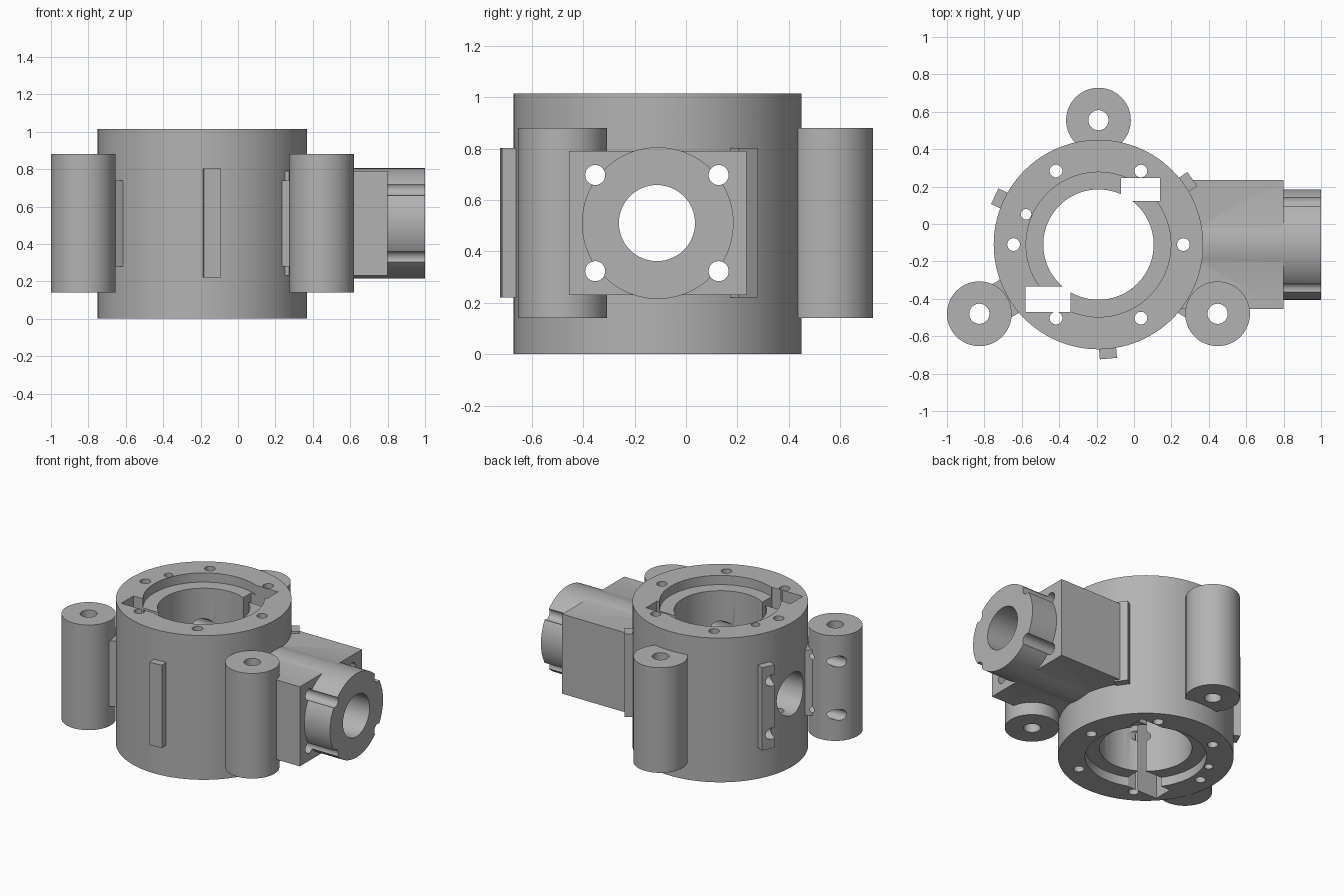
import bpy
from math import radians, cos, sin, atan2, pi, degrees

cube = bpy.data.objects.get("Cube")
if cube:
    bpy.data.objects.remove(cube, do_unlink=True)

grey = bpy.data.materials.new("cast grey")
grey.use_nodes = True
GREY = (0.45, 0.45, 0.45, 1)
grey.diffuse_color = GREY
grey.node_tree.nodes["Principled BSDF"].inputs["Base Color"].default_value = GREY

CX, CY, H = -0.19, -0.11, 1.015      # main barrel axis and height
ARM_Z = 0.51                         # height of the side arm axis


def cylinder(name, x, y, z0, z1, r, sides=64):
    bpy.ops.mesh.primitive_cylinder_add(vertices=sides, radius=r, depth=z1 - z0,
                                        location=(x, y, (z0 + z1) / 2))
    ob = bpy.context.object
    ob.name = name
    return ob


def cross_cylinder(name, x0, x1, y, z, r, sides=64):
    bpy.ops.mesh.primitive_cylinder_add(vertices=sides, radius=r, depth=x1 - x0,
                                        location=((x0 + x1) / 2, y, z),
                                        rotation=(0, pi / 2, 0))
    ob = bpy.context.object
    ob.name = name
    return ob


def box(name, x0, x1, y0, y1, z0, z1):
    bpy.ops.mesh.primitive_cube_add(size=1, location=((x0 + x1) / 2, (y0 + y1) / 2, (z0 + z1) / 2))
    ob = bpy.context.object
    ob.name = name
    ob.scale = (x1 - x0, y1 - y0, z1 - z0)
    return ob


def radial_box(name, angle, r0, r1, width, z0, z1):
    r, a = (r0 + r1) / 2, radians(angle)
    bpy.ops.mesh.primitive_cube_add(size=1, rotation=(0, 0, a),
                                    location=(CX + r * cos(a), CY + r * sin(a), (z0 + z1) / 2))
    ob = bpy.context.object
    ob.name = name
    ob.scale = (r1 - r0, width, z1 - z0)
    return ob


# Barrel
housing = cylinder("housing", CX, CY, 0, H, 0.56, 128)
parts, cutters = [], []

# Side arm: square block with a round spigot
parts.append(box("arm_block", 0, 0.8, -0.455, 0.235, 0.23, 0.79))
parts.append(cross_cylinder("arm_spigot", 0, 1.0, CY, ARM_Z, 0.295, 96))

# Mounting posts with connecting webs
for side, x, y in (("back", CX, 0.555), ("right", -0.827, -0.48), ("left", 0.447, -0.48)):
    parts.append(cylinder(side + "_post", x, y, 0.14, 0.88, 0.173))
    cutters.append(cylinder(side + "_post_hole", x, y, -0.1, 1.1, 0.054, 32))
    angle = degrees(atan2(y - CY, x - CX))
    parts.append(radial_box(side + "_web", angle, 0.45, 0.62, 0.205, 0.28, 0.74))

# Ribs on the barrel
for i in range(3):
    parts.append(radial_box("rib", 35 + 120 * i, 0.5, 0.612, 0.092, 0.22, 0.803))

# Main bore with a shallow recess at each end
cutters.append(cylinder("main_bore", CX, CY, -0.1, H + 0.1, 0.295, 96))
cutters.append(cylinder("top_recess", CX, CY, H - 0.065, H + 0.1, 0.387, 96))
cutters.append(cylinder("bottom_recess", CX, CY, -0.1, 0.065, 0.387, 96))

# Keyways through the barrel wall
cutters.append(box("back_keyway", -0.07, 0.14, 0.122, 0.245, -0.1, 1.1))
cutters.append(box("front_keyway", -0.58, -0.34, -0.47, -0.335, -0.1, 1.1))

# Bolt circle and locating hole
for i in range(6):
    a = i * pi / 3
    cutters.append(cylinder("bolt_hole", CX + 0.454 * cos(a), CY + 0.454 * sin(a), -0.1, 1.1, 0.034, 32))
cutters.append(cylinder("locating_hole", -0.577, 0.052, -0.1, 1.1, 0.028, 32))

# Cross bore and its four bolt holes
cutters.append(cross_cylinder("cross_bore", -1.2, 1.2, CY - 0.003, ARM_Z, 0.148))
for sy in (-1, 1):
    for sz in (-1, 1):
        cutters.append(cross_cylinder("cross_hole", -1.2, 1.2, CY - 0.003 + 0.24 * sy,
                                      ARM_Z + 0.187 * sz, 0.039, 32))

# Join the parts, then drill them as one casting
for obs, operation in ((parts, 'UNION'), (cutters, 'DIFFERENCE')):
    for ob in obs:
        mod = housing.modifiers.new(ob.name, 'BOOLEAN')
        mod.operation = operation
        mod.solver = 'EXACT'
        mod.object = ob
        ob.hide_render = True
bpy.context.view_layer.update()
solid = bpy.data.meshes.new_from_object(housing.evaluated_get(bpy.context.evaluated_depsgraph_get()))
housing.modifiers.clear()
housing.data = solid
for ob in parts + cutters:
    bpy.data.objects.remove(ob, do_unlink=True)

solid.materials.clear()
solid.materials.append(grey)
bpy.ops.object.select_all(action='DESELECT')
housing.select_set(True)
bpy.context.view_layer.objects.active = housing
bpy.ops.object.shade_smooth_by_angle(angle=radians(30))
